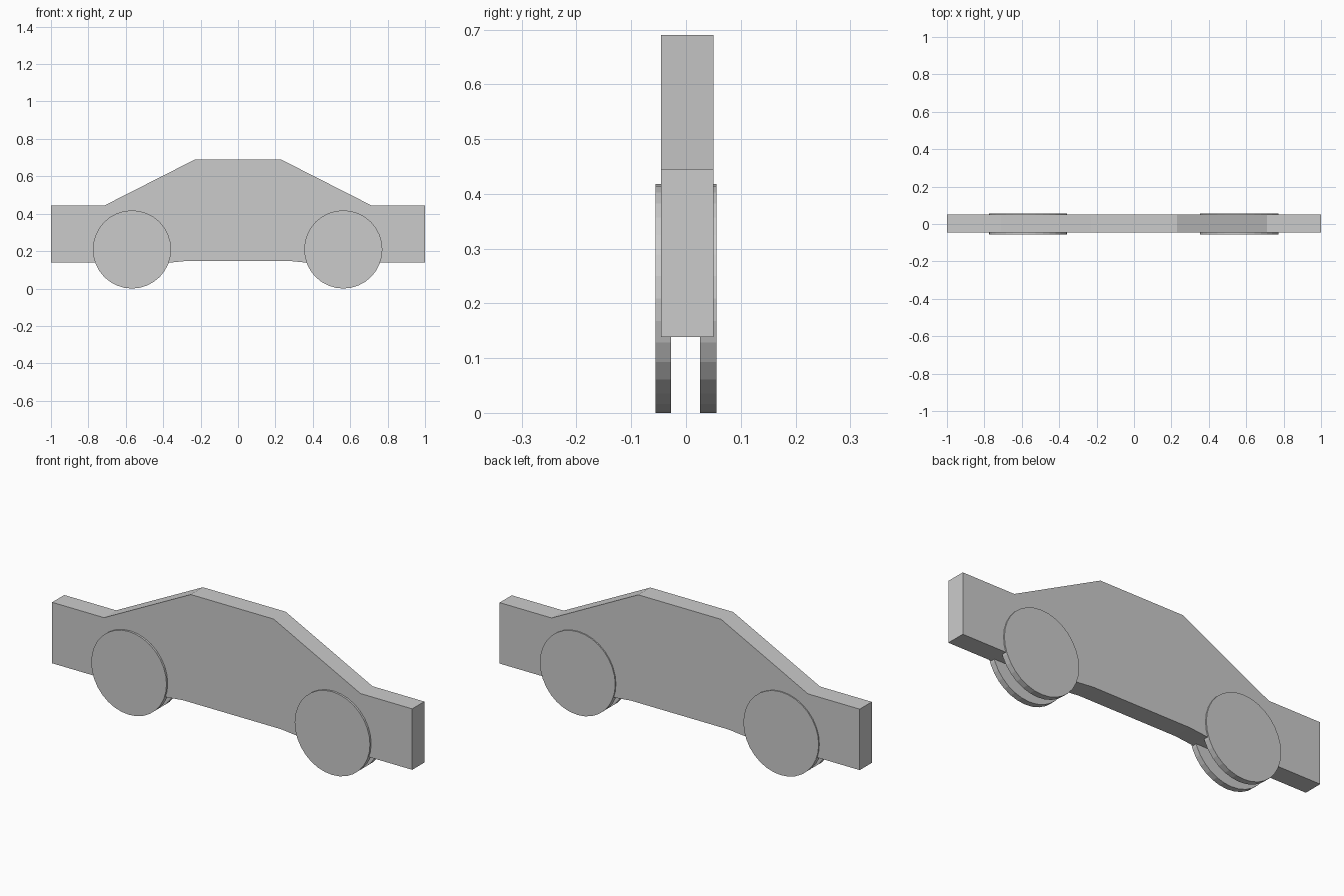
import bpy
import bmesh
from math import sin, cos, pi

if "Cube" in bpy.data.objects:
    bpy.data.objects.remove(bpy.data.objects["Cube"])


def extrude_profile(name, points, y0, y1):
    """Closed x/z outline extruded along y."""
    bm = bmesh.new()
    face = bm.faces.new([bm.verts.new((x, y0, z)) for x, z in points])
    result = bmesh.ops.extrude_face_region(bm, geom=[face])
    verts = [v for v in result["geom"] if isinstance(v, bmesh.types.BMVert)]
    bmesh.ops.translate(bm, verts=verts, vec=(0, y1 - y0, 0))
    bmesh.ops.recalc_face_normals(bm, faces=bm.faces)
    mesh = bpy.data.meshes.new(name)
    bm.to_mesh(mesh)
    bm.free()
    obj = bpy.data.objects.new(name, mesh)
    bpy.context.collection.objects.link(obj)
    return obj


# Flat car body: right half of the outline, mirrored to the left
half = [(0.27, 0.148), (0.36, 0.139), (1.0, 0.139), (1.0, 0.445),
        (0.712, 0.445), (0.23, 0.69)]
outline = half + [(-x, z) for x, z in reversed(half)]
extrude_profile("car_body", outline, -0.046, 0.05)

# Four thin disc wheels, partly sunk into the body sides
RADIUS, SIDES = 0.209, 32
for end, cx in (("left", -0.567), ("right", 0.563)):
    circle = [(cx + RADIUS * sin(2 * pi * i / SIDES),
               RADIUS - RADIUS * cos(2 * pi * i / SIDES)) for i in range(SIDES)]
    extrude_profile(f"front_{end}_wheel", circle, -0.056, -0.027)
    extrude_profile(f"back_{end}_wheel", circle, 0.026, 0.056)
